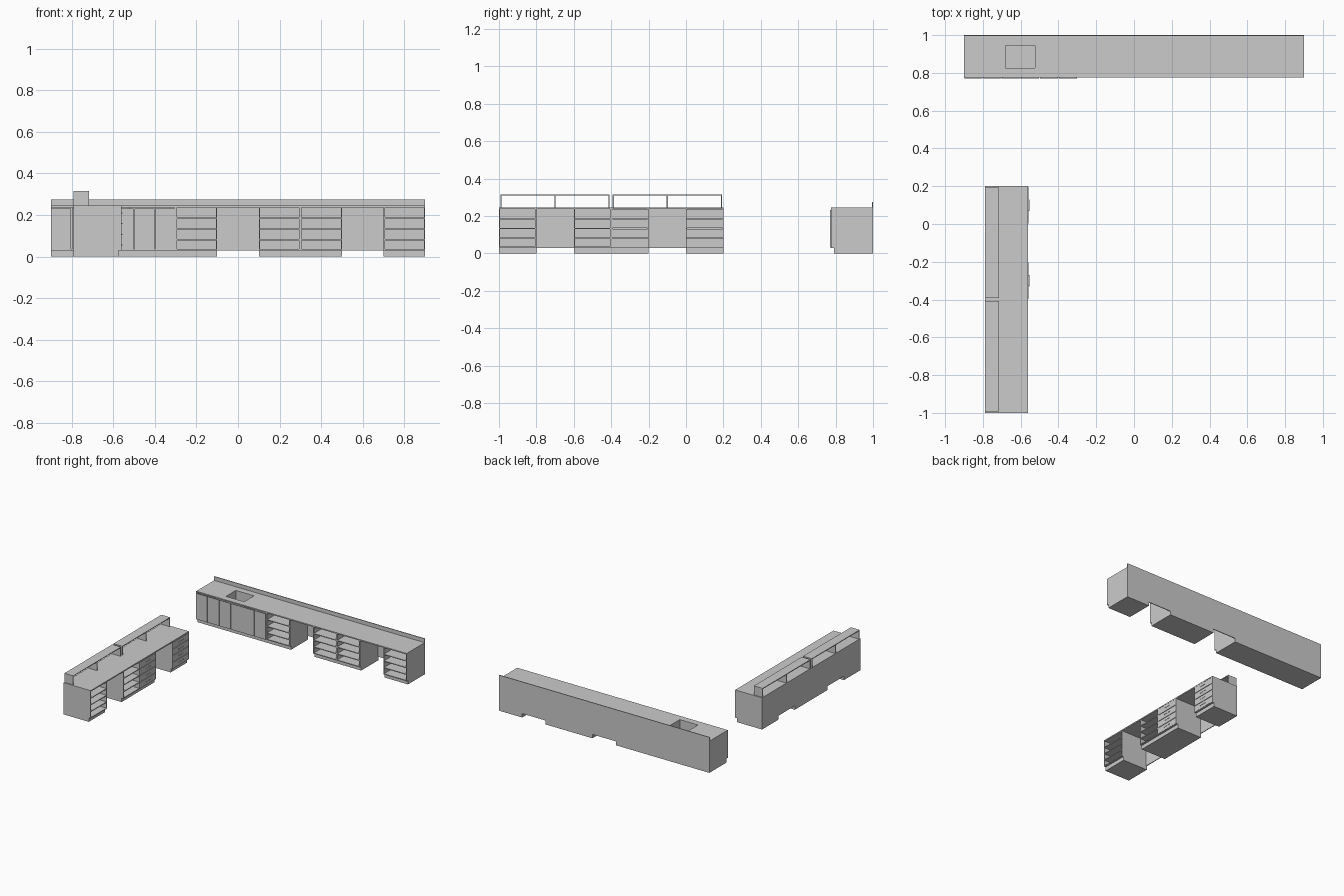
import bpy
from mathutils import Vector

if "Cube" in bpy.data.objects:
    bpy.data.objects.remove(bpy.data.objects["Cube"])

T = 0.006            # panel thickness
BASE, DECK, TOP = 0.03, 0.236, 0.245
ROWS = 4


def wall_map(u, d, z):      # long counter along the back, front faces -y
    return Vector((u, 0.775 + d, z))


def island_map(u, d, z):    # island desks, front faces +x
    return Vector((-0.56 - d, u, z))


def box(name, to, u, d, z):
    """Box given as (min, max) along the run, into the depth, and upwards."""
    a, b = to(u[0], d[0], z[0]), to(u[1], d[1], z[1])
    lo = [min(p, q) for p, q in zip(a, b)]
    hi = [max(p, q) for p, q in zip(a, b)]
    verts = [(x, y, w) for x in (lo[0], hi[0]) for y in (lo[1], hi[1]) for w in (lo[2], hi[2])]
    faces = [(0, 1, 3, 2), (4, 6, 7, 5), (0, 4, 5, 1), (2, 3, 7, 6), (0, 2, 6, 4), (1, 5, 7, 3)]
    mesh = bpy.data.meshes.new(name)
    mesh.from_pydata(verts, [], faces)
    obj = bpy.data.objects.new(name, mesh)
    bpy.context.collection.objects.link(obj)
    return obj


def carcass(to, u0, u1, depth):
    box("toe_base", to, (u0, u1), (0.015, depth), (0, BASE))
    box("cabinet_floor", to, (u0, u1), (0, depth), (BASE, BASE + T))
    for a in (u0, u1 - T):
        box("cabinet_side", to, (a, a + T), (0, depth), (BASE + T, DECK))
    box("cabinet_back", to, (u0 + T, u1 - T), (depth - T, depth), (BASE + T, DECK))


def row_z(i):
    return BASE + i * (DECK - BASE) / ROWS


def shelf_unit(to, u0, u1, depth):
    carcass(to, u0, u1, depth)
    for i in range(1, ROWS):
        z = row_z(i)
        box("shelf", to, (u0 + T, u1 - T), (0, depth - T), (z - T / 2, z + T / 2))


def drawer_unit(to, u0, u1, depth):
    carcass(to, u0, u1, depth)
    mid = (u0 + u1) / 2
    for i in range(ROWS):
        z0, z1 = row_z(i) + 0.002, row_z(i + 1) - 0.002
        box("drawer_front", to, (u0 + 0.003, u1 - 0.003), (-0.001, T), (z0, z1))
        zc = (z0 + z1) / 2
        box("drawer_handle", to, (mid - 0.03, mid + 0.03), (-0.006, -0.004), (zc - 0.002, zc + 0.002))
        for s in (-0.028, 0.026):
            box("handle_post", to, (mid + s, mid + s + 0.002), (-0.004, 0), (zc - 0.002, zc + 0.002))


def knee_panel(to, u0, u1, depth):
    box("knee_back_panel", to, (u0, u1), (depth - T, depth), (BASE, DECK))


# Long wall counter
D = 0.225
carcass(wall_map, -0.9, -0.3, D)
for i in range(6):
    u = -0.9 + 0.1 * i
    box("door", wall_map, (u + 0.002, u + 0.098), (-0.006, 0), (BASE + 0.002, DECK - 0.004))
for u in (-0.3, 0.1, 0.3, 0.7):
    shelf_unit(wall_map, u, u + 0.2, D)
for u in (-0.1, 0.5):
    knee_panel(wall_map, u, u + 0.2, D)
left_top = box("worktop_left", wall_map, (-0.9, 0.3), (0, D), (DECK, TOP))
box("worktop_right", wall_map, (0.3, 0.9), (0, D), (DECK, TOP))
for u in ((-0.9, 0.3), (0.3, 0.9)):
    box("backsplash", wall_map, u, (D - T, D), (TOP, 0.275))

# Sink: cut opening and hanging basin
su, sd = (-0.68, -0.525), (0.05, 0.17)
cutter = box("sink_cutter", wall_map, su, sd, (0.2, 0.3))
cutter.hide_render = True
cutter.hide_set(True)
cut = left_top.modifiers.new("sink_opening", "BOOLEAN")
cut.operation, cut.object, cut.solver = "DIFFERENCE", cutter, "EXACT"
w, sz = 0.003, (0.14, DECK)
box("basin_floor", wall_map, su, sd, (0.137, 0.14))
for a in (su[0] - w, su[1]):
    box("basin_side", wall_map, (a, a + w), sd, sz)
for a in (sd[0] - w, sd[1]):
    box("basin_end", wall_map, su, (a, a + w), sz)

# Two island desks, one with open shelves and one with closed drawers
D = 0.23
for start, unit in ((-1.0, shelf_unit), (-0.4, drawer_unit)):
    end = start + 0.6
    unit(island_map, start, start + 0.2, D)
    unit(island_map, end - 0.2, end, D)
    knee_panel(island_map, start + 0.2, end - 0.2, D)
    box("desk_top", island_map, (start, end), (0, D), (DECK, TOP))
    # raised open shelf along the back edge
    a, b, m = start + 0.008, end - 0.008, (start + end) / 2
    depth = (0.155, D)
    box("riser_top", island_map, (a, b), depth, (0.309, 0.315))
    for u in (a, m - T / 2, b - T):
        box("riser_upright", island_map, (u, u + T), depth, (TOP, 0.309))
